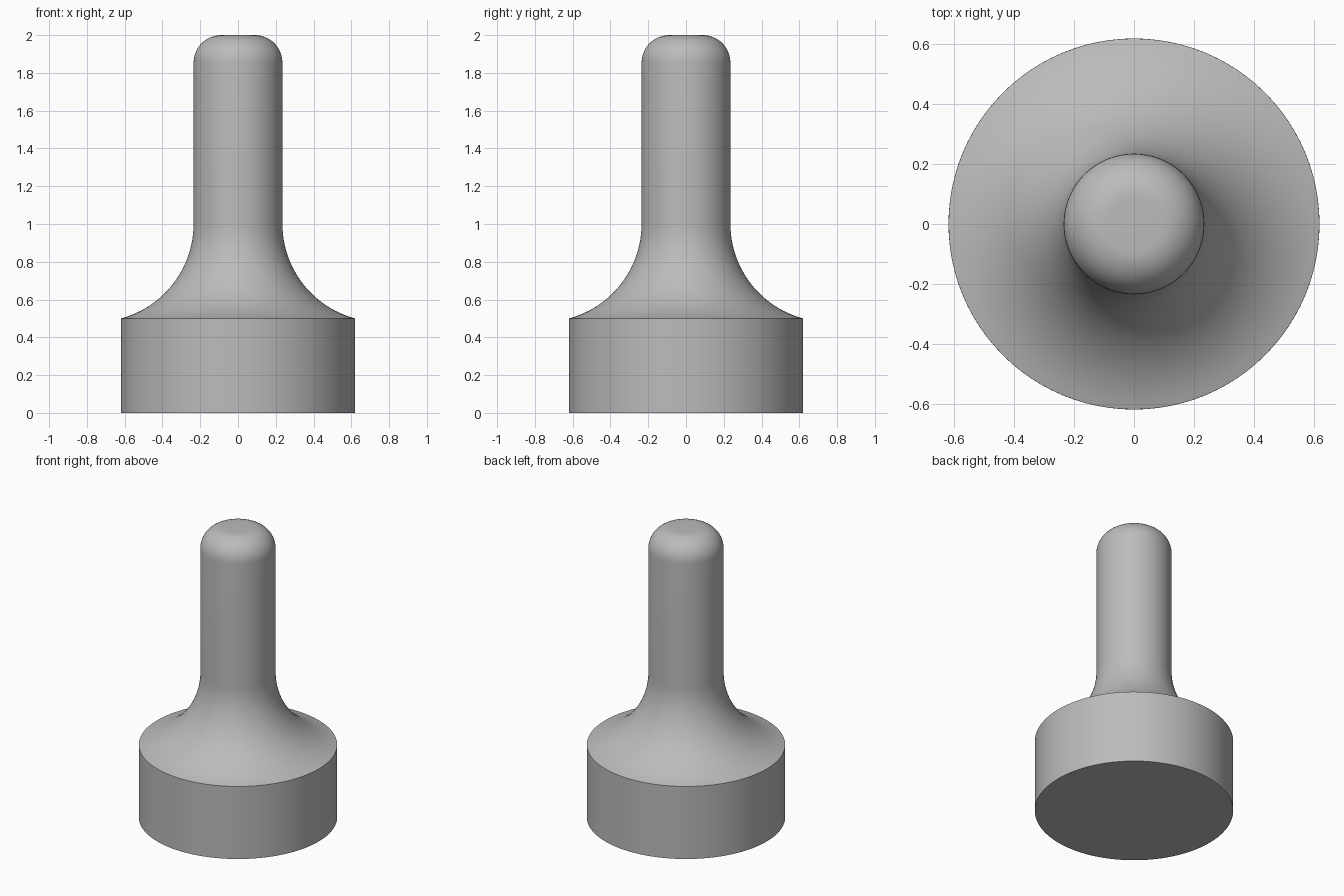
import bpy
import bmesh
from math import sin, cos, pi, radians

cube = bpy.data.objects.get("Cube")
if cube:
    bpy.data.objects.remove(cube, do_unlink=True)

BASE_R, BASE_H = 0.62, 0.5
STEM_R, TOP = 0.235, 2.0
FLARE_R, FLARE_ANGLE = 0.519, 75
TIP_R = 0.145
SEGMENTS = 96


def arc(cx, cz, radius, start, end, steps):
    """Points (radius, height) along an arc, angles in degrees."""
    angles = [radians(start + (end - start) * i / steps) for i in range(steps + 1)]
    return [(cx + radius * cos(a), cz + radius * sin(a)) for a in angles]


# Half outline: base wall, concave flare, straight stem, rounded tip
flare_z = BASE_H + FLARE_R * sin(radians(FLARE_ANGLE))
profile = [(0, 0), (BASE_R, 0)]
profile += arc(STEM_R + FLARE_R, flare_z, FLARE_R, 180 + FLARE_ANGLE, 180, 24)
profile += arc(STEM_R - TIP_R, TOP - TIP_R, TIP_R, 0, 90, 12)
profile.append((0, TOP))

# Turn the outline about the z axis
bm = bmesh.new()
verts = [bm.verts.new((r, 0, z)) for r, z in profile]
edges = [bm.edges.new(pair) for pair in zip(verts, verts[1:])]
bmesh.ops.spin(bm, geom=verts + edges, cent=(0, 0, 0), axis=(0, 0, 1),
               angle=2 * pi, steps=SEGMENTS)
bmesh.ops.remove_doubles(bm, verts=bm.verts, dist=0.0005)
bmesh.ops.recalc_face_normals(bm, faces=bm.faces)
mesh = bpy.data.meshes.new("flared_pin")
bm.to_mesh(mesh)
bm.free()
pin = bpy.data.objects.new("flared_pin", mesh)
bpy.context.collection.objects.link(pin)

# Plain grey
grey = bpy.data.materials.new("plain grey")
grey.use_nodes = True
colour = (0.5, 0.5, 0.5, 1)
grey.diffuse_color = colour
grey.node_tree.nodes["Principled BSDF"].inputs["Base Color"].default_value = colour
mesh.materials.append(grey)

# Smooth curves with sharp base rims
bpy.ops.object.select_all(action="DESELECT")
pin.select_set(True)
bpy.context.view_layer.objects.active = pin
bpy.ops.object.shade_smooth_by_angle(angle=radians(35))
